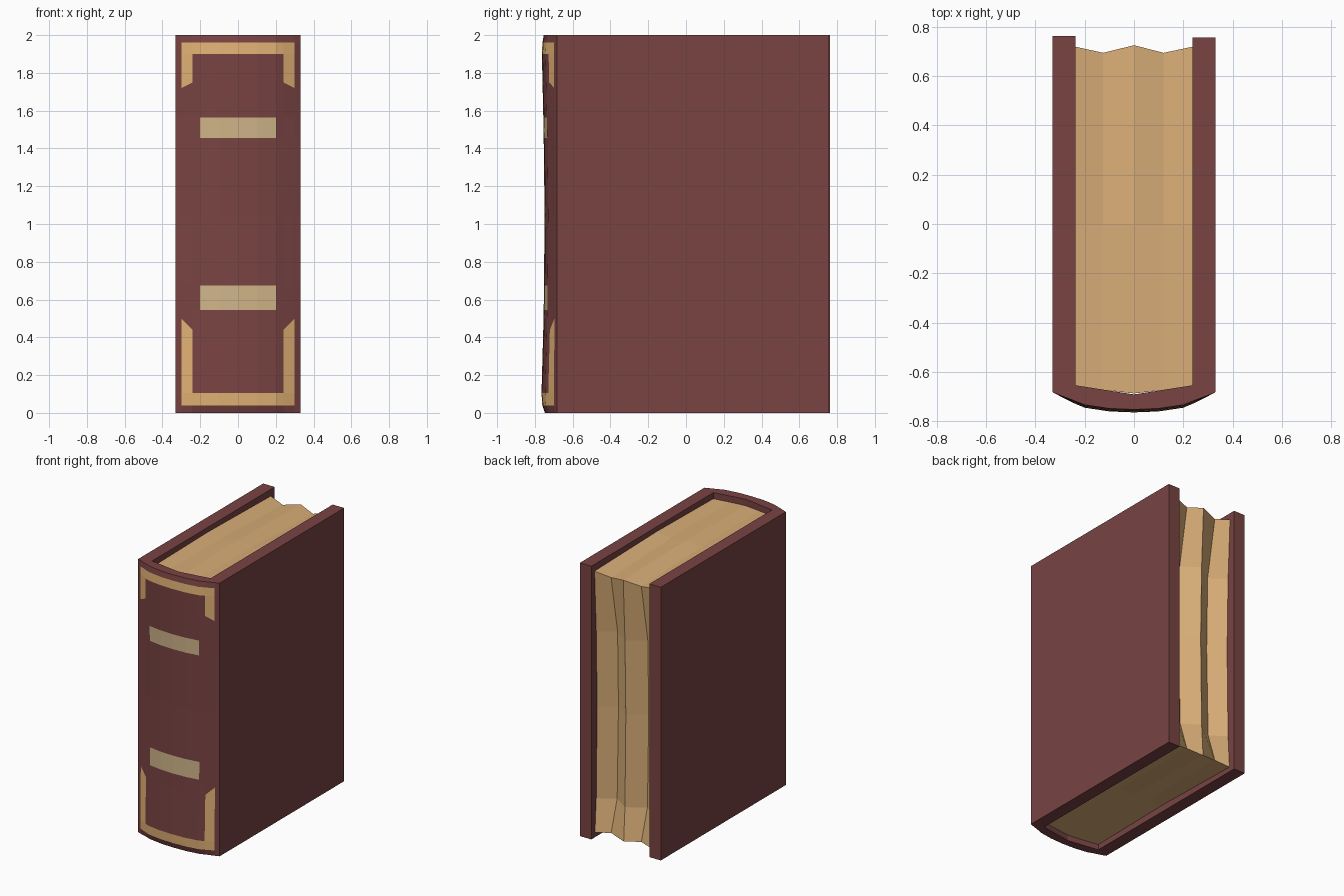
import bpy, bmesh

if "Cube" in bpy.data.objects:
    bpy.data.objects.remove(bpy.data.objects["Cube"])


def material(name, rgb):
    m = bpy.data.materials.new(name)
    m.diffuse_color = (*rgb, 1)
    m.use_nodes = True
    m.node_tree.nodes["Principled BSDF"].inputs["Base Color"].default_value = m.diffuse_color
    return m


MAROON = material("maroon leather", (0.19, 0.057, 0.055))
GOLD = material("gold trim", (0.77, 0.45, 0.18))
LABEL = material("pale label", (0.63, 0.46, 0.25))
PAPER = material("aged paper", (0.69, 0.42, 0.185))


def finish(bm, name, mats):
    bmesh.ops.recalc_face_normals(bm, faces=bm.faces)
    mesh = bpy.data.meshes.new(name)
    bm.to_mesh(mesh)
    bm.free()
    for m in mats:
        mesh.materials.append(m)
    obj = bpy.data.objects.new(name, mesh)
    bpy.context.collection.objects.link(obj)
    return obj


def lerp(x, table):
    for (a, fa), (b, fb) in zip(table, table[1:]):
        if x <= b:
            return fa + (fb - fa) * (x - a) / (b - a)
    return table[-1][1]


# Cover: one U-shaped section (rounded spine + two boards) lofted upwards
half = [0.0, 0.10, 0.20, 0.24, 0.30, 0.33]
cols = [-x for x in half[:0:-1]] + half
curve = [(0, -0.757), (0.10, -0.753), (0.20, -0.738), (0.24, -0.722),
         (0.30, -0.697), (0.33, -0.683)]
# spine swells at head and tail, sags in between
swell = [(0, 0.010), (0.04, -0.004), (0.105, -0.008), (0.50, 0.003), (1.0, 0.009),
         (1.5, 0.003), (1.90, -0.006), (1.96, -0.003), (2.0, 0.004)]
# each row: height at the outer columns, height at the inner columns
rows = [(0, 0), (0.04, 0.04), (0.105, 0.105), (0.50, 0.44), (0.545, 0.545),
        (0.675, 0.675), (1.05, 1.05), (1.455, 1.455), (1.565, 1.565),
        (1.72, 1.75), (1.90, 1.90), (1.96, 1.96), (2, 2)]


def cover_ring(bm, z_out, z_in):
    ring = []
    for x in cols:
        z = z_out if abs(x) >= 0.29 else z_in
        w = min(1, (0.33 - abs(x)) / 0.10)
        ring.append((x, lerp(abs(x), curve) + w * lerp(z, swell), z))
    z = z_out
    ring += [(0.33, 0.757, z), (0.237, 0.757, z), (0.237, -0.655, z),
             (0, -0.692, z), (-0.237, -0.655, z), (-0.237, 0.763, z), (-0.33, 0.763, z)]
    return [bm.verts.new(p) for p in ring]


def spine_colour(row, x):
    ax = abs(x)
    if row in (1, 10) and ax < 0.30:
        return 1                      # trim bars
    if row in (2, 9) and 0.24 < ax < 0.30:
        return 1                      # trim legs
    if row in (4, 7) and ax < 0.20:
        return 2                      # labels
    return 0


bm = bmesh.new()
rings = [cover_ring(bm, *r) for r in rows]
n = len(rings[0])
for r in range(len(rows) - 1):
    for i in range(n):
        j = (i + 1) % n
        f = bm.faces.new((rings[r][i], rings[r][j], rings[r + 1][j], rings[r + 1][i]))
        if i < len(cols) - 1:
            f.material_index = spine_colour(r, (cols[i] + cols[j]) / 2)
bm.faces.new(rings[0])
bm.faces.new(rings[-1])
finish(bm, "book_cover", [MAROON, GOLD, LABEL])

# Pages: five columns wrapped round the block, with two grooves down the fore edge
page_x = [-0.238, -0.125, 0.0, 0.12, 0.238]
# y, z, groove depth in y, sag in z at the two groove columns
wrap = [(-0.66, 0.04, 0.015, 0), (0.0, 0.05, 0, 0.01), (0.715, 0.035, 0.02, 0.02),
        (0.70, 0.28, 0.075, 0), (0.69, 0.95, 0.08, 0), (0.70, 1.50, 0.08, 0),
        (0.72, 1.95, 0.025, -0.025), (0.0, 1.965, 0, -0.015), (-0.66, 1.955, 0.015, 0)]
bm = bmesh.new()
strips = []
for y, z, depth, sag in wrap:
    strip = []
    for k, x in enumerate(page_x):
        g = k % 2
        front = -0.028 * (1 - abs(x) / 0.238) if y < -0.5 else 0
        bump = 0.006 if (k == 2 and y > 0.5) else 0
        strip.append(bm.verts.new((x, y + front + bump - (depth * g if y > 0.5 else 0), z + sag * g)))
    strips.append(strip)
for a, b in zip(strips, strips[1:] + strips[:1]):
    for k in range(4):
        bm.faces.new((a[k], a[k + 1], b[k + 1], b[k]))
for k in (0, 4):
    bm.faces.new([s[k] for s in strips])
finish(bm, "page_block", [PAPER])
